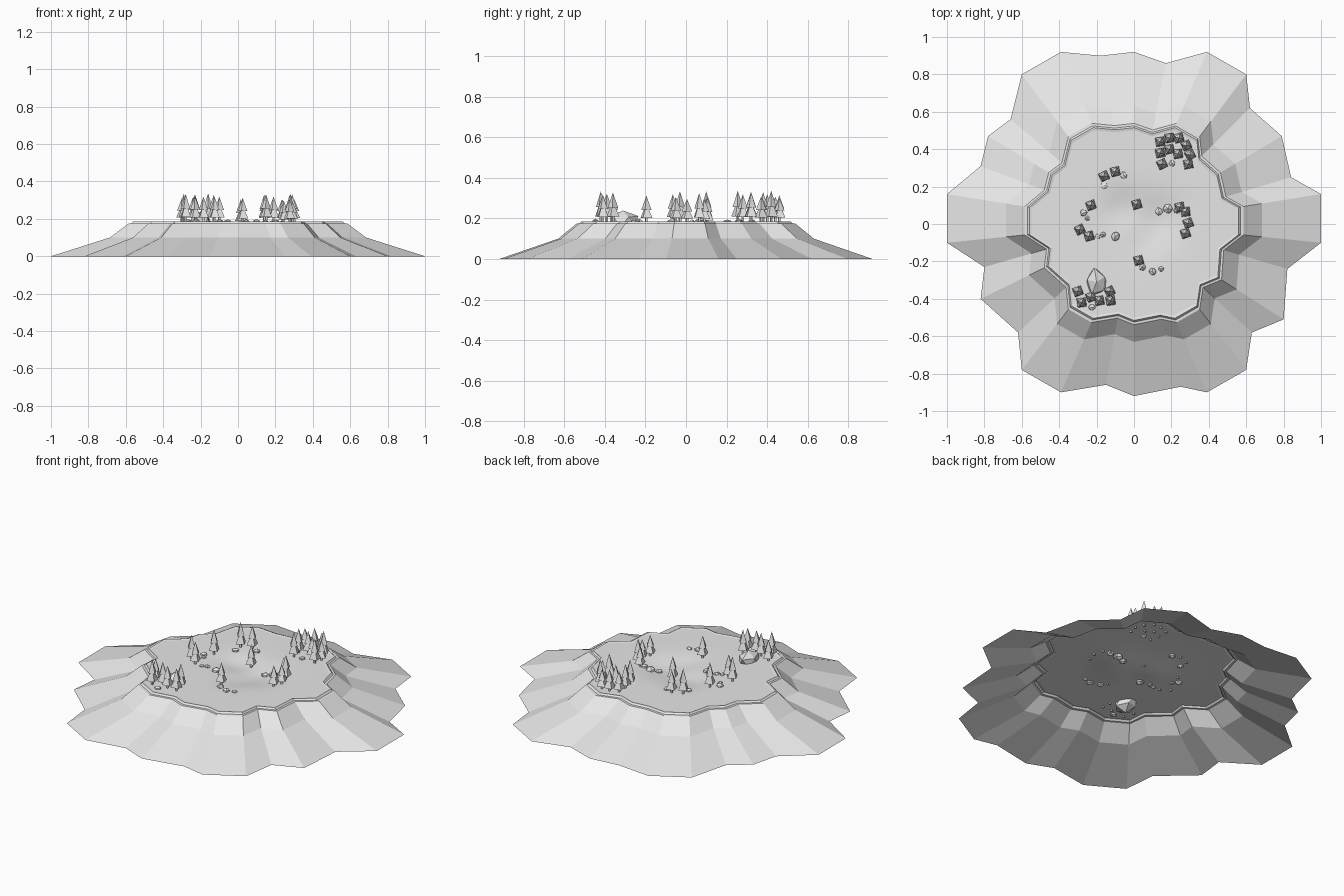
import bpy, bmesh, math, random
from mathutils import Matrix, Vector

random.seed(4)
if "Cube" in bpy.data.objects:
    bpy.data.objects.remove(bpy.data.objects["Cube"])

grey = bpy.data.materials.new("plain grey")
grey.use_nodes = True
grey.diffuse_color = (0.8, 0.8, 0.8, 1)
grey.node_tree.nodes["Principled BSDF"].inputs["Base Color"].default_value = (0.8, 0.8, 0.8, 1)


def finish(name, bm, location=(0, 0, 0)):
    mesh = bpy.data.meshes.new(name)
    bm.to_mesh(mesh)
    bm.free()
    mesh.materials.append(grey)
    obj = bpy.data.objects.new(name, mesh)
    obj.location = location
    bpy.context.collection.objects.link(obj)
    return obj


# Scalloped island outline, counter-clockwise
outline = [(1, .16), (.84, .25), (.79, .47), (.62, .62), (.6, .8), (.39, .92),
           (.17, .86), (0, .92), (-.18, .9), (-.39, .92), (-.6, .8), (-.66, .56),
           (-.78, .47), (-.82, .31), (-1, .16), (-1, -.1), (-.8, -.23), (-.82, -.4),
           (-.62, -.58), (-.6, -.78), (-.39, -.9), (-.15, -.86), (0, -.92), (.25, -.87),
           (.39, -.9), (.6, -.78), (.63, -.58), (.8, -.51), (.82, -.24), (1, -.1)]

# Shallow hollows in the plateau: x, y, radius, depth
hollows = [(-.06, .08, .11, .022), (.14, .03, .12, .022), (.05, -.1, .1, .012)]


def ground(x, y):
    return .183 - sum(d * math.exp(-((x - a) ** 2 + (y - b) ** 2) / r ** 2)
                      for a, b, r, d in hollows)


def bridge(bm, lower, upper, smooth):
    n = len(lower)
    for i in range(n):
        j = (i + 1) % n
        bm.faces.new((lower[i], lower[j], upper[j], upper[i])).smooth = smooth


# Island: open sloping skirt, ledge, small step and softly hollowed plateau
bm = bmesh.new()
previous = None
for scale, z in [(1, 0), (.685, .1), (.585, .175), (.57, .176), (.56, .186)]:
    ring = [bm.verts.new((x * scale, y * scale, z)) for x, y in outline]
    if previous:
        bridge(bm, previous, ring, False)
    previous = ring
steps = 16
for k in range(steps):
    scale = .545 * (1 - k / steps)
    ring = [bm.verts.new((x * scale, y * scale, ground(x * scale, y * scale)))
            for x, y in outline]
    bridge(bm, previous, ring, k > 0)
    previous = ring
centre = bm.verts.new((0, 0, ground(0, 0)))
for i, v in enumerate(previous):
    bm.faces.new((v, previous[(i + 1) % len(previous)], centre)).smooth = True
finish("island", bm)


def cone(bm, sides, r1, r2, z1, z2, turn):
    bmesh.ops.create_cone(bm, cap_ends=True, segments=sides, radius1=r1, radius2=r2,
                          depth=z2 - z1,
                          matrix=Matrix.Translation((0, 0, (z1 + z2) / 2))
                          @ Matrix.Rotation(turn, 4, 'Z'))


def tree(x, y):
    h = random.uniform(.115, .155)
    turn = random.uniform(.9, 1.3)
    bm = bmesh.new()
    cone(bm, 4, .007, .007, -.01, h * .25, turn)
    cone(bm, 4, .034, .006, h * .18, h * .62, turn)
    cone(bm, 4, .026, 0, h * .48, h, turn + .25)
    finish("pine_tree", bm, (x, y, ground(x, y)))


def rock(name, x, y, size, stretch=(1, 1, .8), sink=0):
    bm = bmesh.new()
    bmesh.ops.create_icosphere(bm, subdivisions=1, radius=size)
    for v in bm.verts:
        v.co *= random.uniform(.85, 1.12)
        v.co = Vector(a * b for a, b in zip(v.co, stretch))
    obj = finish(name, bm, (x, y, ground(x, y) + sink))
    obj.rotation_euler.z = random.uniform(0, 3)


# Pine groves around the plateau
back_grove = [(.14, .44), (.19, .46), (.24, .46), (.28, .42), (.14, .38), (.19, .4),
              (.235, .375), (.3, .37), (.15, .32), (.29, .32)]
front_grove = [(-.3, -.36), (-.13, -.36), (-.28, -.42), (-.23, -.39), (-.185, -.41),
               (-.125, -.41)]
scattered = [(-.16, .255), (-.1, .28), (-.23, .1), (-.29, -.03), (-.24, -.065),
             (.015, .105), (.245, .09), (.275, .065), (.29, .005), (.275, -.05),
             (.025, -.195)]
for x, y in back_grove + front_grove + scattered:
    tree(x, y)

# Loose stones and the large boulder
for x, y in [(-.055, .26), (-.16, .205), (-.27, .06), (-.25, .03), (-.195, -.067),
             (-.165, -.057), (.135, .067), (.23, .075), (.045, -.23), (.1, -.255),
             (.145, -.24), (.205, .325), (-.225, -.445)]:
    rock("stone", x, y, random.uniform(.016, .022))
rock("pond_stone", .18, .083, .03)
rock("pond_stone", -.1, -.067, .026)
rock("boulder", -.2, -.31, .078, (1, .8, .75))
